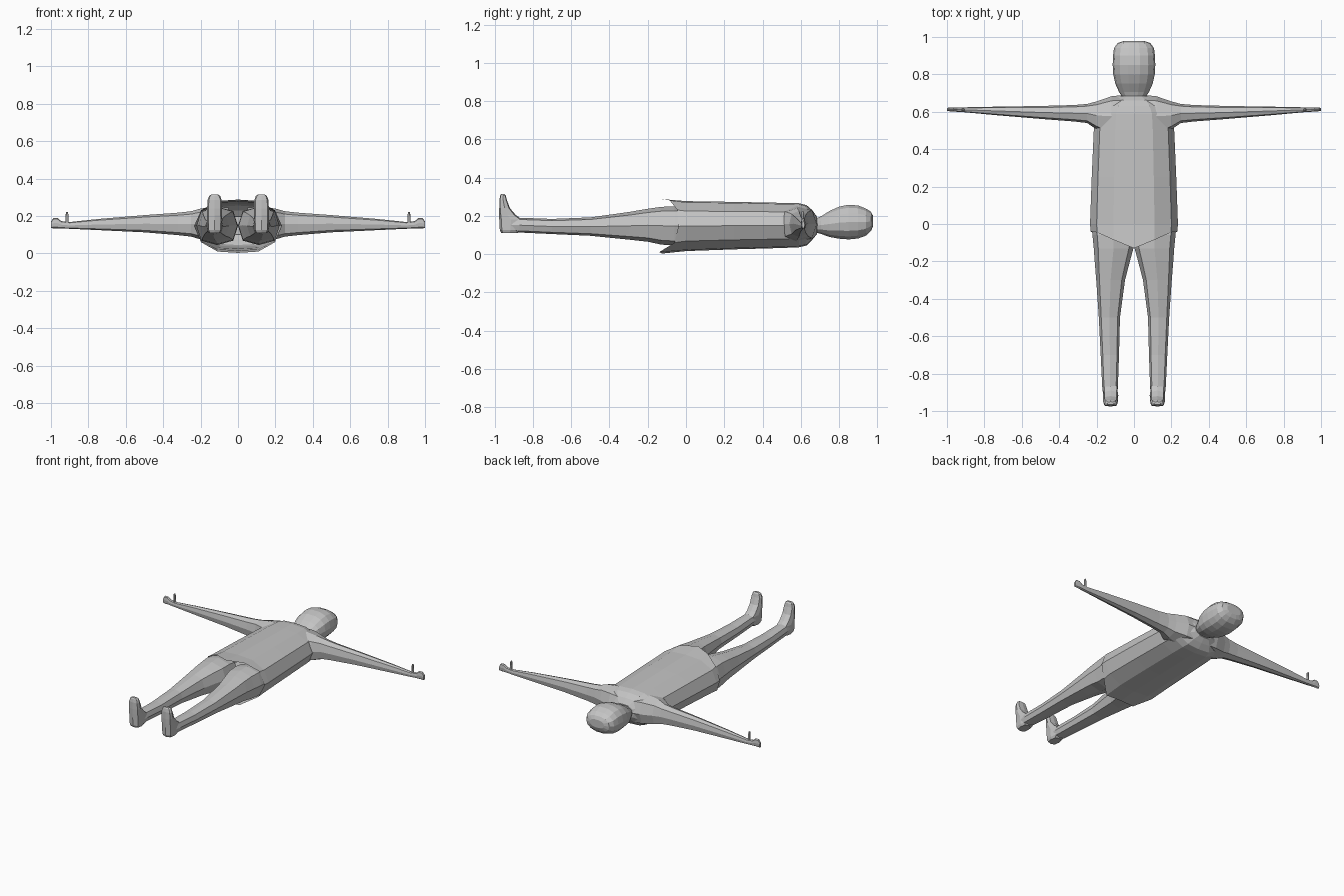
import bpy, bmesh, math

grey = bpy.data.materials.new("light grey")
grey.diffuse_color = (0.55, 0.55, 0.55, 1)


def build(name, rings, cap_start=True, cap_end=True, mirror=False):
    """Skin a list of vertex rings into one mesh, optionally mirrored in x."""
    bm = bmesh.new()
    loops = [[bm.verts.new(p) for p in ring] for ring in rings]
    n = len(loops[0])
    for a, b in zip(loops, loops[1:]):
        for i in range(n):
            bm.faces.new((a[i], a[(i + 1) % n], b[(i + 1) % n], b[i]))
    if cap_start:
        bm.faces.new(loops[0])
    if cap_end:
        bm.faces.new(loops[-1][::-1])
    bmesh.ops.recalc_face_normals(bm, faces=bm.faces)
    me = bpy.data.meshes.new(name)
    bm.to_mesh(me)
    bm.free()
    me.materials.append(grey)
    ob = bpy.data.objects.new(name, me)
    bpy.context.collection.objects.link(ob)
    if mirror:
        mod = ob.modifiers.new("mirror", "MIRROR")
        mod.use_mirror_merge = False
    return ob


def section(axis, pos, a0, a1, b0, b1, n=8, power=0.75, turn=0.0):
    """Rounded ring spanning a0..a1 and b0..b1, square to the given axis."""
    ring = []
    for i in range(n):
        t = 2 * math.pi * i / n + turn
        c, s = math.cos(t), math.sin(t)
        a = (a0 + a1) / 2 + (a1 - a0) / 2 * math.copysign(abs(c) ** power, c)
        b = (b0 + b1) / 2 + (b1 - b0) / 2 * math.copysign(abs(s) ** power, s)
        ring.append({"x": (pos, a, b), "y": (a, pos, b), "z": (a, b, pos)}[axis])
    return ring


# Torso: faceted tunic, its hem dipping to a point at front and back
def torso_ring(y, w, top, bot, hem=None):
    k = w / 0.235
    mid = (top + bot) / 2
    h = (top - bot) / 2
    half = [(0, top), (0.11 * k, top - 0.05 * h), (0.2 * k, mid + 0.6 * h),
            (w, mid), (0.2 * k, mid - 0.6 * h), (0.11 * k, bot + 0.05 * h), (0, bot)]
    ys = hem or [y] * 7
    right = [(x, yy, z) for (x, z), yy in zip(half, ys)]
    return right + [(-x, yy, z) for x, yy, z in right[5:0:-1]]


hem = [-0.13, -0.085, -0.045, -0.04, -0.06, -0.14, -0.125]
build("torso", [
    torso_ring(0, 0.232, 0.288, 0.003, hem),
    torso_ring(0.0, 0.235, 0.277, 0.016),
    torso_ring(0.25, 0.226, 0.273, 0.025),
    torso_ring(0.50, 0.215, 0.268, 0.032),
    torso_ring(0.59, 0.205, 0.266, 0.036),
    torso_ring(0.63, 0.18, 0.256, 0.045),
    torso_ring(0.66, 0.14, 0.23, 0.075),
    torso_ring(0.685, 0.08, 0.195, 0.105),
], cap_start=False)

# Head and neck
head = [(0.66, 0.075, 0.10, 0.20), (0.685, 0.066, 0.11, 0.19),
        (0.705, 0.08, 0.105, 0.198), (0.75, 0.1, 0.088, 0.227),
        (0.80, 0.111, 0.079, 0.25), (0.85, 0.114, 0.075, 0.26),
        (0.90, 0.112, 0.08, 0.256), (0.94, 0.107, 0.095, 0.24),
        (0.967, 0.088, 0.12, 0.222), (0.978, 0.055, 0.145, 0.2)]
build("head", [section("y", y, -w, w, z0, z1, 14, 0.85) for y, w, z0, z1 in head])

# Arms: wide shoulder tapering to a flat mitten hand
arm = [(0.05, 0.45, 0.69, 0.06, 0.245), (0.12, 0.47, 0.683, 0.062, 0.25),
       (0.20, 0.505, 0.655, 0.075, 0.24), (0.25, 0.54, 0.642, 0.09, 0.226),
       (0.32, 0.548, 0.636, 0.098, 0.218), (0.50, 0.562, 0.631, 0.113, 0.205),
       (0.75, 0.583, 0.627, 0.125, 0.184), (0.90, 0.597, 0.624, 0.132, 0.168),
       (0.945, 0.6, 0.623, 0.134, 0.173), (0.965, 0.601, 0.623, 0.134, 0.19),
       (0.988, 0.603, 0.622, 0.134, 0.189), (1.0, 0.605, 0.621, 0.136, 0.17)]
build("arms", [section("x", *s) for s in arm], mirror=True)

# Thumbs: small upright pegs
thumb = [(0.15, 0.905, 0.925), (0.18, 0.905, 0.922), (0.21, 0.907, 0.921), (0.222, 0.91, 0.918)]
build("thumbs", [section("z", z, a, b, 0.603, 0.618, 6) for z, a, b in thumb], mirror=True)

# Legs: broad at the hip, meeting at the crotch
leg = [(0.0, 0.0, 0.222, 0.06, 0.24), (-0.06, 0.0, 0.222, 0.045, 0.25),
       (-0.13, 0.003, 0.215, 0.05, 0.247), (-0.20, 0.022, 0.21, 0.065, 0.237),
       (-0.30, 0.048, 0.202, 0.076, 0.22), (-0.50, 0.075, 0.188, 0.096, 0.192),
       (-0.70, 0.08, 0.178, 0.105, 0.184), (-0.87, 0.086, 0.17, 0.113, 0.19),
       (-0.93, 0.09, 0.163, 0.115, 0.19)]
build("legs", [section("y", *s) for s in leg], mirror=True)

# Feet: toes pointing up
foot = [(0.11, 0.032, -0.965, -0.88), (0.125, 0.039, -0.973, -0.86),
        (0.18, 0.041, -0.976, -0.855), (0.205, 0.04, -0.976, -0.89),
        (0.24, 0.04, -0.976, -0.92), (0.285, 0.038, -0.975, -0.937),
        (0.307, 0.03, -0.971, -0.942), (0.315, 0.018, -0.966, -0.95)]
build("feet", [section("z", z, 0.125 - w, 0.125 + w, y0, y1, 8, 0.6)
               for z, w, y0, y1 in foot], mirror=True)
